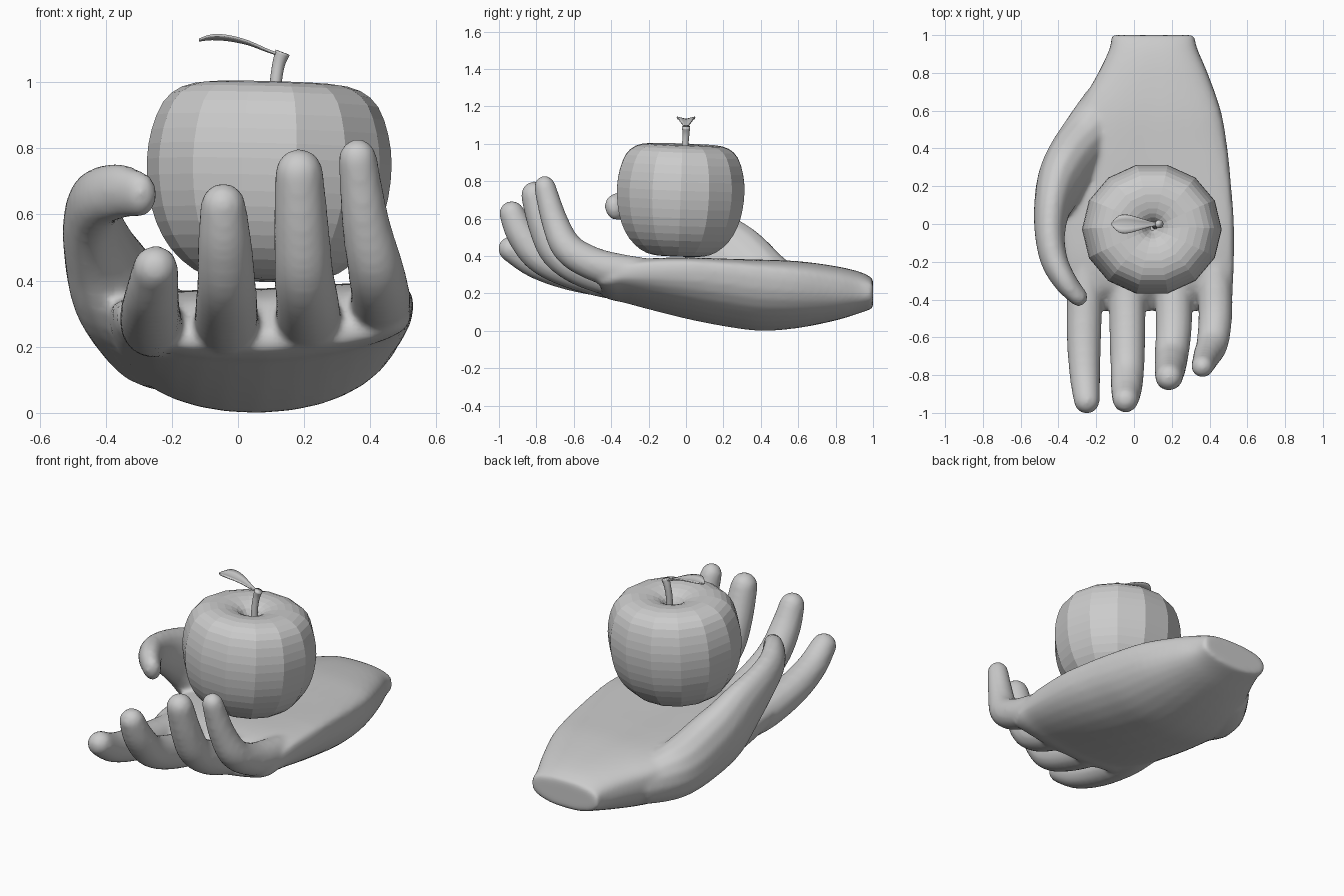
import bpy, bmesh, math
from mathutils import Vector

if "Cube" in bpy.data.objects:
    bpy.data.objects.remove(bpy.data.objects["Cube"])


def spline(pts, n=5):
    """Catmull-Rom resampling of equal-length tuples."""
    out = []
    for i in range(len(pts) - 1):
        p0, p1, p2 = pts[max(i - 1, 0)], pts[i], pts[i + 1]
        p3 = pts[min(i + 2, len(pts) - 1)]
        for k in range(n):
            t = k / n
            out.append(tuple(0.5 * (2 * b + (c - a) * t + (2 * a - 5 * b + 4 * c - d) * t * t
                                    + (3 * b - a - 3 * c + d) * t ** 3)
                             for a, b, c, d in zip(p0, p1, p2, p3)))
    return out + [pts[-1]]


def loft(bm, rings):
    """Closed skin through rings of points."""
    vs = [[bm.verts.new(p) for p in r] for r in rings]
    n = len(vs[0])
    for a, b in zip(vs, vs[1:]):
        for i in range(n):
            j = (i + 1) % n
            bm.faces.new((a[i], a[j], b[j], b[i]))
    bm.faces.new(vs[0][::-1])
    bm.faces.new(vs[-1])


def tube(bm, pts, sides=14, n=5, round_tip=True):
    """Elliptical tube along (x, y, z, half width, half depth) points."""
    path = spline(pts, n)
    rings = []
    for i, p in enumerate(path):
        c = Vector(p[:3])
        t = (Vector(path[min(i + 1, len(path) - 1)][:3]) - Vector(path[max(i - 1, 0)][:3])).normalized()
        side = Vector((1, 0, 0))
        side = (side - side.dot(t) * t).normalized()
        up = t.cross(side)

        def ring(c, k):
            return [c + side * p[3] * k * math.cos(a) + up * p[4] * k * math.sin(a)
                    for a in (2 * math.pi * j / sides for j in range(sides))]
        rings.append(ring(c, 1))
    if round_tip:
        for a in (0.4, 0.8, 1.15, 1.42):
            rings.append(ring(c + t * min(p[3], p[4]) * math.sin(a), math.cos(a)))
    loft(bm, rings)


def finish(bm, name, smooth=True):
    bmesh.ops.recalc_face_normals(bm, faces=bm.faces)
    me = bpy.data.meshes.new(name)
    bm.to_mesh(me)
    bm.free()
    ob = bpy.data.objects.new(name, me)
    bpy.context.collection.objects.link(ob)
    for f in me.polygons:
        f.use_smooth = smooth
    return ob


def power(v, e):
    return math.copysign(abs(v) ** e, v)


# Palm: sections along y as (y, left, right, bottom, edge height, top)
hand = bmesh.new()
stations = [(1.0, -.12, .32, .12, .20, .28), (.93, -.13, .335, .095, .20, .315),
            (.8, -.19, .39, .055, .22, .345), (.6, -.30, .46, .015, .25, .37),
            (.4, -.37, .495, .0, .27, .375), (.2, -.39, .515, .025, .29, .375),
            (0, -.39, .53, .065, .295, .375), (-.2, -.375, .53, .115, .29, .37),
            (-.33, -.355, .525, .15, .275, .345), (-.40, -.345, .52, .165, .25, .29),
            (-.46, -.32, .49, .19, .23, .24)]
rings = []
for y, xl, xr, zb, ze, zt in spline(stations, 4):
    ring = []
    for j in range(32):
        a = 2 * math.pi * j / 32
        c, s = math.cos(a), math.sin(a)
        z = ze + ((zt - ze) * s ** .6 if s > 0 else (zb - ze) * abs(s) ** .9)
        z += max(c, 0) * (.045 if s > 0 else .03) * (1 - max(y, 0))
        ring.append(((xl + xr) / 2 + (xr - xl) / 2 * power(c, .9), y, z))
    rings.append(ring)
loft(hand, rings)

# Four fingers, index to little: (x, y, z, radius)
fingers = [
    [(-.25, -.15, .26, .09), (-.26, -.35, .265, .096), (-.265, -.6, .302, .092),
     (-.26, -.8, .36, .082), (-.25, -.935, .437, .070)],
    [(-.03, -.15, .26, .09), (-.035, -.35, .26, .098), (-.035, -.58, .31, .096),
     (-.035, -.77, .39, .09), (-.04, -.875, .51, .083), (-.045, -.93, .625, .070)],
    [(.20, -.15, .27, .09), (.21, -.35, .275, .099), (.21, -.55, .33, .097),
     (.20, -.69, .42, .09), (.192, -.76, .56, .084), (.185, -.81, .725, .074)],
    [(.43, -.15, .30, .08), (.43, -.35, .32, .092), (.43, -.5, .36, .09),
     (.415, -.63, .44, .085), (.385, -.70, .58, .073), (.362, -.755, .77, .059)],
]
for f in fingers:
    tube(hand, [p + (p[3],) for p in f])

# Thumb, rising from the heel and curling round the fruit
tube(hand, [(-.15, .66, .20, .11, .12), (-.26, .45, .24, .14, .17), (-.375, .25, .38, .13, .20),
            (-.43, .10, .51, .10, .165), (-.445, -.06, .60, .08, .12), (-.42, -.20, .65, .072, .095),
            (-.36, -.31, .67, .062, .085), (-.295, -.385, .66, .05, .07)])

# Fuse the parts into one skin
hand_ob = finish(hand, "hand")
m = hand_ob.modifiers.new("fuse", 'REMESH')
m.mode = 'VOXEL'
m.voxel_size = 0.014
m.use_smooth_shade = True
m = hand_ob.modifiers.new("soften", 'SMOOTH')
m.factor = 0.5
m.iterations = 8

# Apple: lathe profile (radius, height about the middle)
profile = [(.012, .19), (.03, .215), (.06, .26), (.11, .287), (.19, .299), (.27, .282), (.325, .235),
           (.358, .15), (.37, .06), (.362, -.04), (.337, -.13), (.29, -.21), (.22, -.27),
           (.15, -.295), (.09, -.297), (.05, -.28), (.015, -.26)]
apple = bmesh.new()
loft(apple, [[(r * math.cos(2 * math.pi * j / 14), .945 * r * math.sin(2 * math.pi * j / 14), z)
              for j in range(14)] for r, z in spline(profile, 2)])
apple_ob = finish(apple, "apple", False)
apple_ob.location = (.093, -.03, .698)
apple_ob.rotation_euler = (math.radians(-2), math.radians(1.5), 0)

# Stem
stem = bmesh.new()
tube(stem, [(.112, -.01, .86, .018, .018), (.113, -.005, .98, .018, .018),
            (.122, 0, 1.05, .019, .019), (.135, 0, 1.09, .023, .023)], 10, 4, False)
finish(stem, "stem")

# Leaf: folded blade (x, z, half width)
leaf = bmesh.new()
rows = []
for x, z, w in spline([(.13, 1.08, .008), (.09, 1.093, .014), (.03, 1.115, .032), (-.03, 1.127, .048),
                       (-.08, 1.130, .044), (-.118, 1.126, .008)], 3):
    rows.append([leaf.verts.new((x, k * w, z + .25 * w * abs(k))) for k in (-1, -.5, 0, .5, 1)])
for a, b in zip(rows, rows[1:]):
    for i in range(4):
        leaf.faces.new((a[i], a[i + 1], b[i + 1], b[i]))
leaf_ob = finish(leaf, "leaf")
m = leaf_ob.modifiers.new("thickness", 'SOLIDIFY')
m.thickness = 0.007
m.offset = 0
